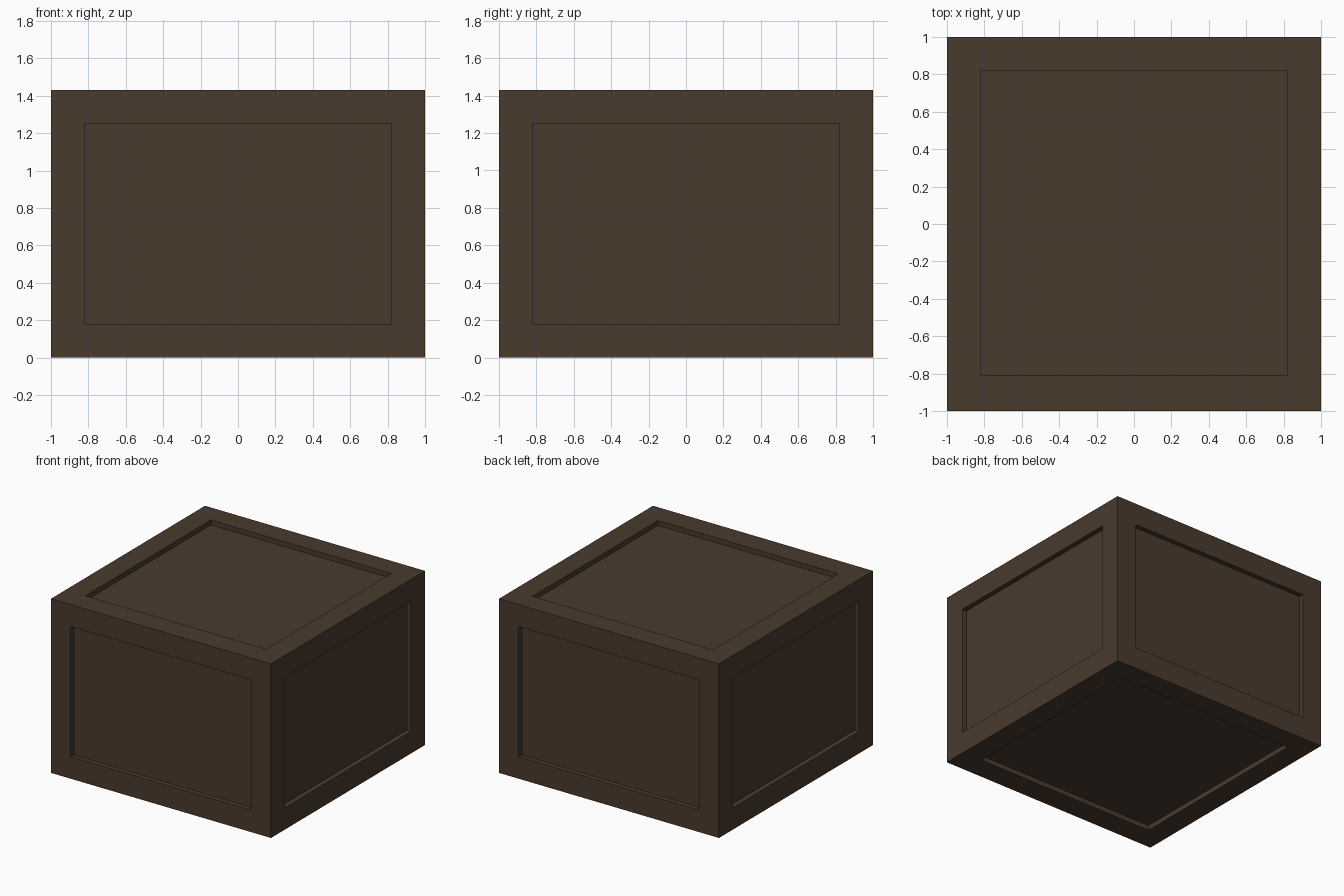
import bpy, bmesh
from mathutils import Matrix

if "Cube" in bpy.data.objects:
    bpy.data.objects.remove(bpy.data.objects["Cube"])

HEIGHT, BORDER, DEPTH = 1.43, 0.18, 0.04

wood = bpy.data.materials.new("dark brown wood")
wood.diffuse_color = (0.067, 0.043, 0.027, 1)
wood.use_nodes = True
wood.node_tree.nodes["Principled BSDF"].inputs["Base Color"].default_value = wood.diffuse_color

# Crate body: a box with a sunken panel in each of its six faces
bm = bmesh.new()
bmesh.ops.create_cube(bm, size=1, matrix=Matrix.Translation((0, 0, HEIGHT / 2))
                      @ Matrix.Diagonal((2, 2, HEIGHT, 1)))
panels = bm.faces[:]
bmesh.ops.inset_individual(bm, faces=panels, thickness=BORDER, use_even_offset=True)

# Lid and base panels have a slightly wider front border
for f in panels:
    if abs(f.normal.z) > 0.9:
        for v in f.verts:
            if v.co.y < 0:
                v.co.y += 0.012

# Sink the panels with straight walls
for f in panels:
    n = f.normal.copy()
    new = bmesh.ops.extrude_discrete_faces(bm, faces=[f])["faces"][0]
    bmesh.ops.translate(bm, verts=new.verts[:], vec=n * -DEPTH)

mesh = bpy.data.meshes.new("crate")
bm.to_mesh(mesh)
bm.free()
mesh.materials.append(wood)
bpy.context.collection.objects.link(bpy.data.objects.new("crate", mesh))
